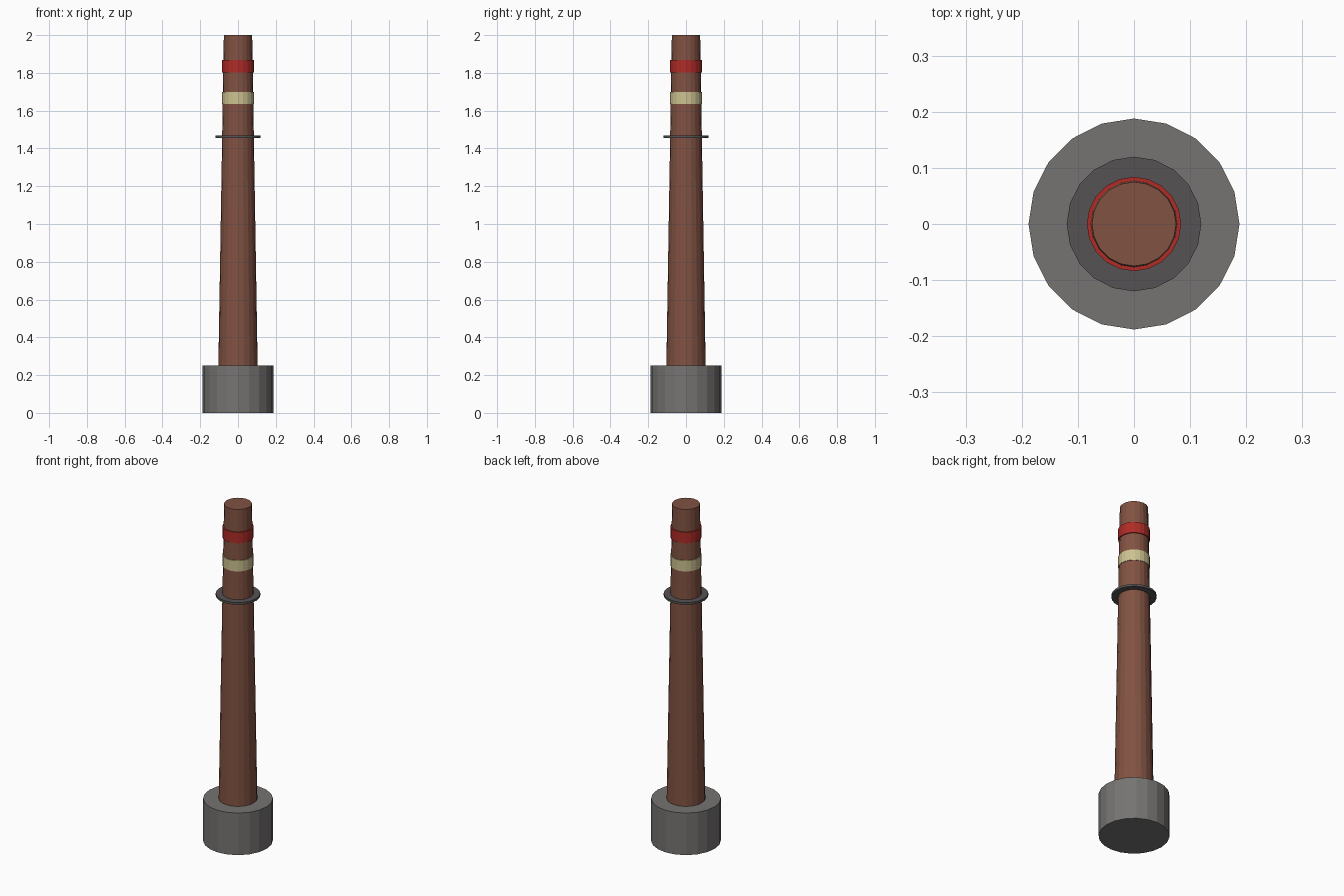
import bpy

if "Cube" in bpy.data.objects:
    bpy.data.objects.remove(bpy.data.objects["Cube"])

SIDES = 20
BASE_TOP, TOP = 0.25, 2.0


def material(name, rgb):
    mat = bpy.data.materials.new(name)
    mat.diffuse_color = (*rgb, 1)
    mat.use_nodes = True
    mat.node_tree.nodes["Principled BSDF"].inputs["Base Color"].default_value = mat.diffuse_color
    return mat


def drum(name, r_low, r_high, z_low, z_high, mat=None):
    """Capped, flat-faced upright frustum between two heights."""
    bpy.ops.mesh.primitive_cone_add(vertices=SIDES, radius1=r_low, radius2=r_high,
                                    depth=z_high - z_low,
                                    location=(0, 0, (z_low + z_high) / 2))
    obj = bpy.context.object
    obj.name = name
    if mat:
        obj.data.materials.append(mat)
    return obj


brick = material("brick", (0.22, 0.085, 0.055))
red = material("red_paint", (0.42, 0.025, 0.02))
cream = material("cream_paint", (0.60, 0.54, 0.28))
iron = material("dark_iron", (0.09, 0.085, 0.085))
stone = material("stone", (0.18, 0.175, 0.17))

# Footing and tapered stack
drum("footing", 0.188, 0.188, 0, BASE_TOP, stone)
drum("chimney_stack", 0.104, 0.075, BASE_TOP, TOP, brick)

# Service walkway ring
drum("walkway_ring", 0.12, 0.12, 1.455, 1.468, iron)

# Painted warning bands
drum("cream_band", 0.084, 0.084, 1.636, 1.70, cream)
drum("red_band", 0.084, 0.084, 1.803, 1.868, red)
